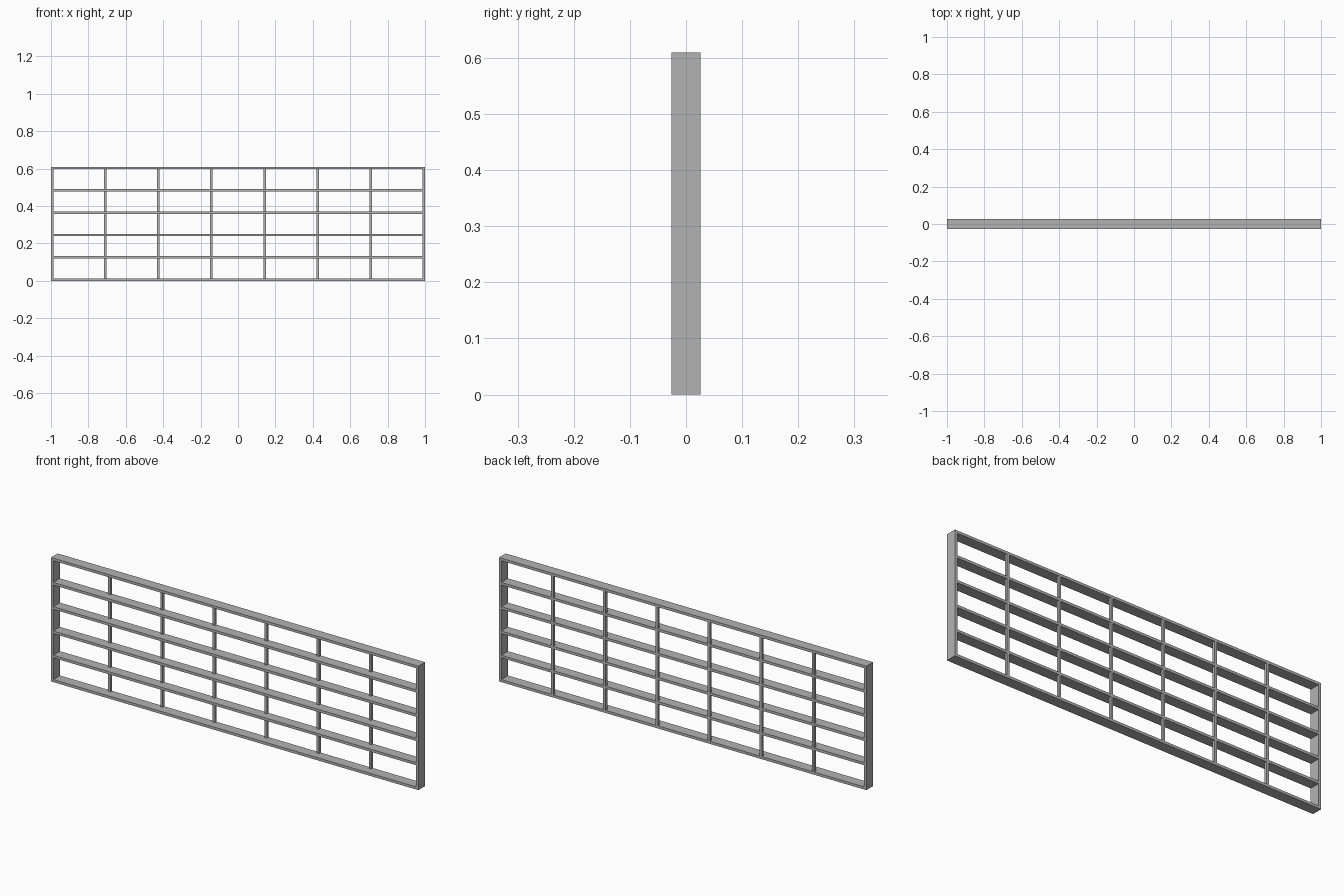
import bpy

cube = bpy.data.objects.get("Cube")
if cube:
    bpy.data.objects.remove(cube, do_unlink=True)

# Overall size and board thickness
WIDTH, DEPTH, HEIGHT, T = 2.0, 0.052, 0.61, 0.013
BAYS, ROWS = 7, 5

grey = bpy.data.materials.new("plain_grey")
grey.use_nodes = True
colour = (0.45, 0.45, 0.45, 1)
grey.diffuse_color = colour
grey.node_tree.nodes["Principled BSDF"].inputs["Base Color"].default_value = colour


def box(name, size, centre):
    bpy.ops.mesh.primitive_cube_add(size=1, location=centre)
    obj = bpy.context.object
    obj.name = name
    obj.scale = size
    bpy.ops.object.transform_apply(location=False, rotation=False, scale=True)
    obj.data.materials.append(grey)
    return obj


# Side boards
for name, side in (("left_side", 1), ("right_side", -1)):
    box(name, (T, DEPTH, HEIGHT), (side * (WIDTH - T) / 2, 0, HEIGHT / 2))

# Bottom board, shelves and top board
row_step = (HEIGHT - T) / ROWS
for i in range(ROWS + 1):
    name = {0: "bottom_board", ROWS: "top_board"}.get(i, f"shelf_{i}")
    box(name, (WIDTH - 2 * T, DEPTH, T), (0, 0, T / 2 + i * row_step))

# Thin upright bars along the back, one piece per row between shelves
bay_step = (WIDTH - T) / BAYS
for i in range(1, BAYS):
    x = -(WIDTH - T) / 2 + i * bay_step
    for j in range(ROWS):
        z = T / 2 + (j + 0.5) * row_step
        box(f"back_bar_{i}_{j + 1}", (T, T, row_step - T), (x, (DEPTH - T) / 2, z))
